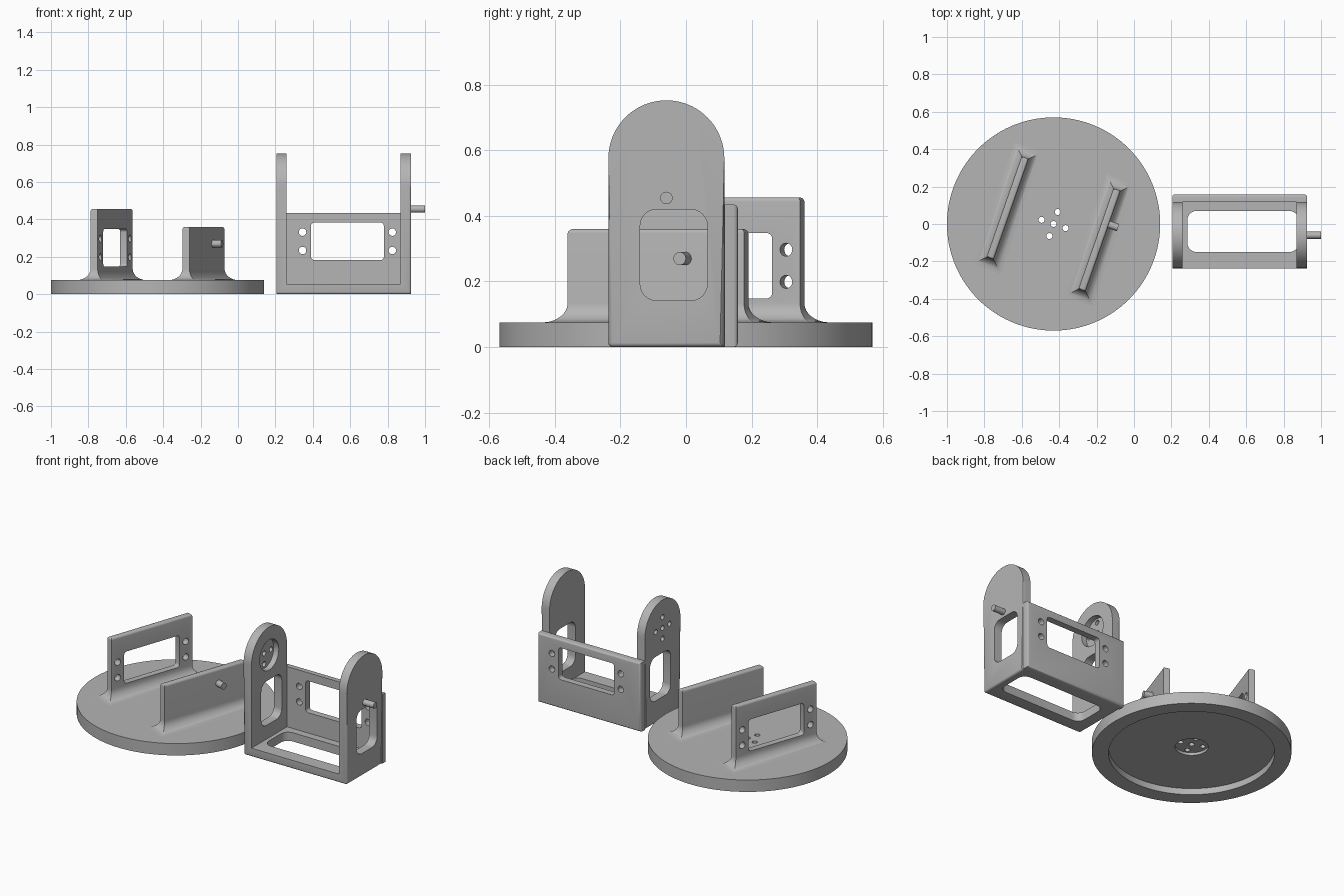
import bpy, bmesh, math
from mathutils import Matrix

if "Cube" in bpy.data.objects:
    bpy.data.objects.remove(bpy.data.objects["Cube"])

grey = bpy.data.materials.new("plain_grey")
grey.diffuse_color = (0.46, 0.46, 0.46, 1)
grey.use_nodes = True
grey.node_tree.nodes["Principled BSDF"].inputs["Base Color"].default_value = grey.diffuse_color


def add_object(name, bm, matrix=Matrix()):
    bmesh.ops.recalc_face_normals(bm, faces=bm.faces[:])
    bm.transform(matrix)
    mesh = bpy.data.meshes.new(name)
    bm.to_mesh(mesh)
    bm.free()
    mesh.materials.append(grey)
    obj = bpy.data.objects.new(name, mesh)
    bpy.context.collection.objects.link(obj)
    return obj


def circle(u, v, r, n=32):
    return [(u + r * math.cos(2 * math.pi * i / n), v + r * math.sin(2 * math.pi * i / n)) for i in range(n)]


def rounded_rect(u0, u1, v0, v1, r, n=6):
    pts = []
    corners = [(u1 - r, v1 - r), (u0 + r, v1 - r), (u0 + r, v0 + r), (u1 - r, v0 + r)]
    for k, (u, v) in enumerate(corners):
        for i in range(n + 1):
            a = math.pi / 2 * (k + i / n)
            pts.append((u + r * math.cos(a), v + r * math.sin(a)))
    return pts


def loft(rings, closed_ends=True):
    """Skin a list of equally sized rings of 3D points."""
    bm = bmesh.new()
    loops = [[bm.verts.new(p) for p in ring] for ring in rings]
    n = len(loops[0])
    for a, b in zip(loops, loops[1:]):
        for i in range(n):
            bm.faces.new((a[i], a[(i + 1) % n], b[(i + 1) % n], b[i]))
    if closed_ends:
        bm.faces.new(loops[0])
        bm.faces.new(loops[-1])
    return bm


def prism(points, axis, lo, hi):
    place = {"X": lambda u, v, w: (w, u, v), "Y": lambda u, v, w: (u, w, v), "Z": lambda u, v, w: (u, v, w)}[axis]
    return loft([[place(u, v, w) for u, v in points] for w in (lo, hi)])


def cut(obj, cutters, matrix=Matrix()):
    for bm in cutters:
        tool = add_object("cutter", bm, matrix)
        tool.hide_render = True
        mod = obj.modifiers.new("cut", "BOOLEAN")
        mod.operation, mod.solver, mod.object = "DIFFERENCE", "EXACT", tool
        bpy.context.view_layer.objects.active = obj
        bpy.ops.object.modifier_apply(modifier=mod.name)
        bpy.data.objects.remove(tool, do_unlink=True)


def horn_holes(u, v, axis, lo, hi, r=0.068):
    spots = [(0, 0), (r, 0), (-r, 0), (0, r), (0, -r)]
    return [prism(circle(u + a, v + b, 0.016, 20), axis, lo, hi) for a, b in spots]


def servo_cuts(u, v, lo, hi):
    """Servo window with two screw holes on each side."""
    tools = [prism(rounded_rect(u - 0.195, u + 0.195, v - 0.1, v + 0.1, 0.018, 4), "Y", lo, hi)]
    for du in (-0.24, 0.24):
        for dv in (-0.049, 0.049):
            tools.append(prism(circle(u + du, v + dv, 0.02, 24), "Y", lo, hi))
    return tools


# ---- turntable: disc hollowed from below, with a hub pocket ----
frame = Matrix.Translation((-0.43, 0, 0)) @ Matrix.Rotation(math.radians(70.8), 4, "Z")
disc = add_object("turntable_disc", prism(circle(0, 0, 0.57, 128), "Z", 0, 0.075), frame)
cut(disc, [prism(circle(0, 0, 0.475, 96), "Z", -0.1, 0.04),
           prism(circle(0, 0, 0.095, 48), "Z", -0.1, 0.057)] + horn_holes(0, 0, "Z", -0.1, 0.2), frame)


# ---- two upright plates with a filleted foot and rounded top ----
def upright(name, y, height, length=0.57, thick=0.04, fillet=0.06, top=0.013):
    steps = [(fillet, 0.065)]
    for i in range(9):
        a = math.pi / 2 * i / 8
        steps.append((fillet * (1 - math.sin(a)), 0.075 + fillet * (1 - math.cos(a))))
    for i in range(6):
        a = math.pi / 2 * i / 5
        steps.append((-top * (1 - math.cos(a)), height - top + top * math.sin(a)))
    rings = []
    for off, z in steps:
        l, t = length / 2 + off, thick / 2 + off
        rings.append([(-l, y - t, z), (l, y - t, z), (l, y + t, z), (-l, y + t, z)])
    return add_object(name, loft(rings), frame)


servo_plate = upright("servo_plate", 0.26, 0.457)
cut(servo_plate, servo_cuts(0, 0.248, 0.1, 0.4), frame)
pivot_plate = upright("pivot_plate", -0.26, 0.36)
pivot_peg = add_object("pivot_peg", prism(circle(0.095, 0.27, 0.02, 24), "Y", -0.332, -0.26), frame)

# ---- bracket: arched side walls joined by a floor ----
X0, X1, Y0, Y1 = 0.205, 0.925, -0.237, 0.117
mid, rad = (Y0 + Y1) / 2, (Y1 - Y0) / 2
arch = [(Y0, 0), (Y1, 0)]
arch += [(mid + rad * math.cos(math.pi * i / 40), 0.576 + rad * math.sin(math.pi * i / 40)) for i in range(41)]
bm = prism(arch, "X", X0, X1)
rim = [e for e in bm.edges if abs(e.verts[0].co.x - e.verts[1].co.x) < 1e-5
       or all(v.co.z < 1e-4 and v.co.y < 0 for v in e.verts)]
bmesh.ops.bevel(bm, geom=rim, offset=0.013, segments=4, profile=0.5, affect="EDGES")
walls = add_object("bracket_walls_and_floor", bm)
box = [(-1, 0.055), (1, 0.055), (1, 1), (-1, 1)]
cut(walls, [prism(box, "X", 0.26, 0.87),
            prism(rounded_rect(0.285, 0.88, -0.15, 0.07, 0.05), "Z", -0.1, 0.056),
            prism(rounded_rect(-0.14, 0.065, 0.142, 0.42, 0.05), "X", 0, 1.2),
            prism(circle(mid, 0.576, 0.095, 48), "X", 0.225, 0.4)]
    + horn_holes(mid, 0.576, "X", 0.1, 0.4))

# ---- bracket back plate carrying the second servo ----
bm = prism([(X0, 0), (X1, 0), (X1, 0.435), (X0, 0.435)], "Y", Y1, 0.158)
rim = [e for e in bm.edges if all(v.co.y > 0.15 for v in e.verts)]
bmesh.ops.bevel(bm, geom=rim, offset=0.013, segments=4, profile=0.5, affect="EDGES")
back = add_object("bracket_back_plate", bm)
cut(back, servo_cuts(0.585, 0.283, 0, 0.3))

# ---- bracket peg on the outer wall ----
add_object("bracket_peg", prism(circle(mid, 0.455, 0.019, 24), "X", 0.9, 1.0))

# smooth shading with crisp edges
bpy.ops.object.select_all(action="DESELECT")
for obj in bpy.context.scene.objects:
    obj.select_set(True)
    bpy.context.view_layer.objects.active = obj
bpy.ops.object.shade_smooth_by_angle(angle=math.radians(30))
